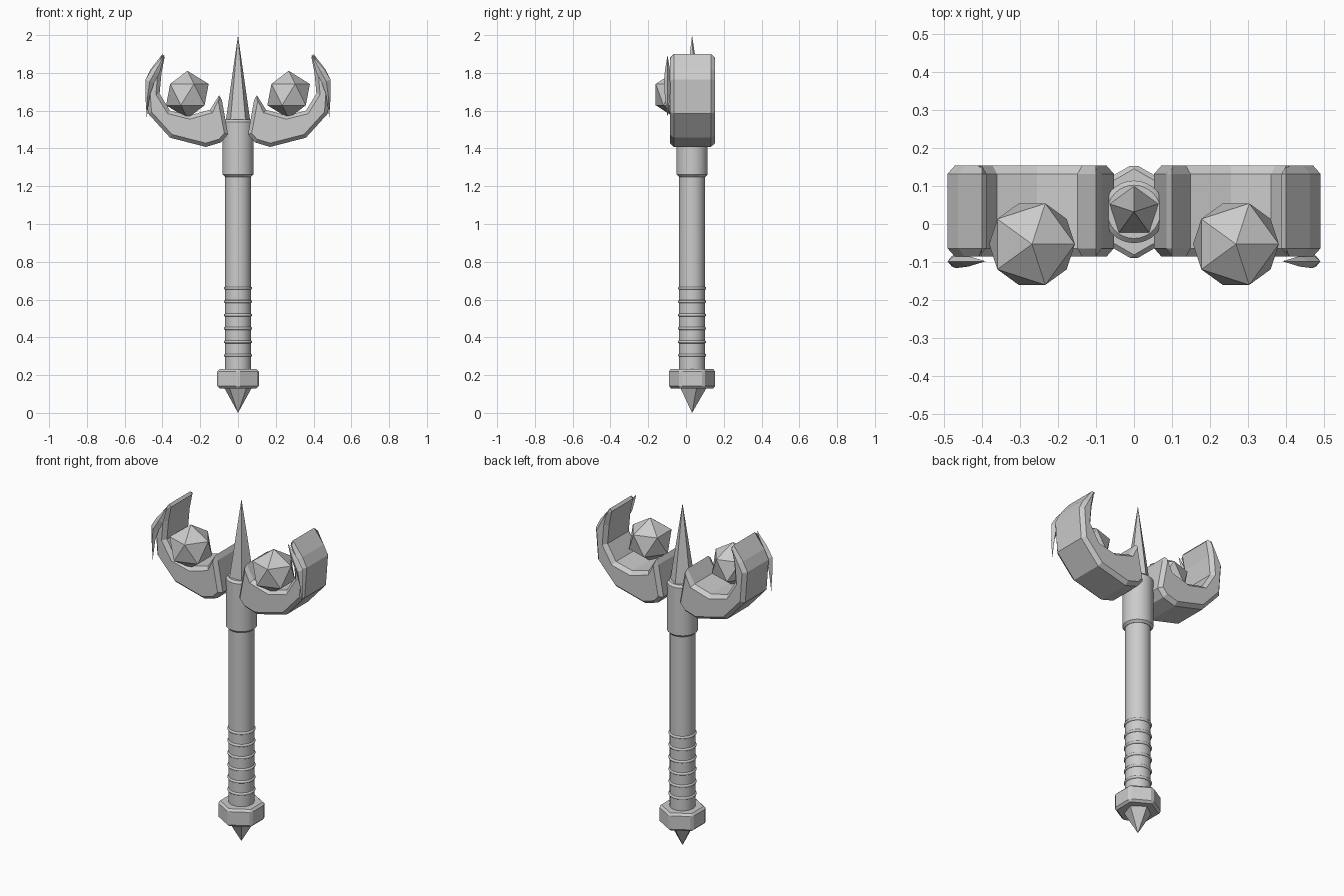
import bpy, bmesh
from math import pi, sin, cos
from mathutils import Vector

if "Cube" in bpy.data.objects:
    bpy.data.objects.remove(bpy.data.objects["Cube"])

CY = 0.032  # depth of the shaft axis


def cone(name, sides, r1, r2, z1, z2, bevel=0.0, turn=0.0, smooth=False):
    bpy.ops.mesh.primitive_cone_add(vertices=sides, radius1=r1, radius2=r2, depth=z2 - z1,
                                    location=(0, CY, (z1 + z2) / 2), rotation=(0, 0, turn))
    ob = bpy.context.object
    ob.name = name
    if bevel:
        m = ob.modifiers.new("Bevel", 'BEVEL')
        m.width, m.segments, m.limit_method = bevel, 1, 'ANGLE'
    if smooth:
        bpy.ops.object.shade_smooth_by_angle(angle=pi / 6)
    return ob


def loft(name, rings):
    """Join equal-length rings of points and cap both ends."""
    bm = bmesh.new()
    vr = [[bm.verts.new(p) for p in r] for r in rings]
    n = len(vr[0])
    for a, b in zip(vr, vr[1:]):
        for i in range(n):
            j = (i + 1) % n
            bm.faces.new((a[i], a[j], b[j], b[i]))
    bm.faces.new(vr[0])
    bm.faces.new(vr[-1])
    bmesh.ops.remove_doubles(bm, verts=bm.verts, dist=1e-5)
    bmesh.ops.recalc_face_normals(bm, faces=bm.faces)
    me = bpy.data.meshes.new(name)
    bm.to_mesh(me)
    bm.free()
    ob = bpy.data.objects.new(name, me)
    bpy.context.collection.objects.link(ob)
    return ob


def inset(pts, d):
    """Move each point of a counter-clockwise outline inwards by d."""
    out = []
    for i, p in enumerate(pts):
        a = (p - pts[i - 1]).normalized()
        b = (pts[(i + 1) % len(pts)] - p).normalized()
        n = Vector((-a.y - b.y, a.x + b.x)).normalized()
        out.append(p + n * d)
    return out


def mirrored(ob):
    m = ob.modifiers.new("Mirror", 'MIRROR')
    m.use_axis[0] = True


# shaft, collar and points
cone("shaft", 32, 0.068, 0.068, 0.2, 1.3, smooth=True)
cone("collar", 32, 0.082, 0.082, 1.25, 1.552, bevel=0.012, smooth=True)
cone("top_spike", 5, 0.075, 0, 1.5, 2.0)
cone("pommel_nut", 6, 0.127, 0.127, 0.13, 0.232, bevel=0.012)
cone("pommel_spike", 5, 0.078, 0, 0, 0.135).scale.z = -1

# grip rings
for i in range(6):
    bpy.ops.mesh.primitive_torus_add(major_segments=32, minor_segments=8, major_radius=0.067,
                                     minor_radius=0.008, location=(0, CY, 0.305 + 0.071 * i))
    bpy.context.object.name = f"grip_ring_{i + 1}"
    bpy.ops.object.shade_smooth_by_angle(angle=pi / 3)

# curved claws, chamfered on front and back
outline = [Vector(p) for p in (
    (0.053, 1.475), (0.09, 1.432), (0.17, 1.408), (0.36, 1.457), (0.476, 1.585),
    (0.49, 1.765), (0.462, 1.82), (0.4, 1.9), (0.388, 1.885), (0.405, 1.80), (0.415, 1.69),
    (0.36, 1.60), (0.255, 1.575), (0.148, 1.605), (0.1, 1.682), (0.085, 1.655))]
small = inset(outline, 0.02)
claw = loft("claws", [[(p.x, y, p.y) for p in pts] for y, pts in (
    (-0.086, small), (-0.064, outline), (0.132, outline), (0.154, small))])
mirrored(claw)

# thin crescent edges in front of the claws: (outer x, z), (inner x, z), half thickness
stations = [((0.483, 1.565), (0.483, 1.565), 0), ((0.49, 1.67), (0.467, 1.68), 0.014),
            ((0.49, 1.765), (0.445, 1.745), 0.018), ((0.457, 1.82), (0.415, 1.80), 0.014),
            ((0.39, 1.895), (0.39, 1.895), 0)]
rings = []
for (ox, oz), (ix, iz), t in stations:
    mx, mz = (ox + ix) / 2, (oz + iz) / 2
    rings.append([(ox, -0.098, oz), (mx, -0.098 - t, mz), (ix, -0.098, iz), (mx, -0.098 + t, mz)])
bm = bmesh.new()
bottom, top = bm.verts.new(rings[0][0]), bm.verts.new(rings[-1][0])
mid = [[bm.verts.new(p) for p in r] for r in rings[1:-1]]
for i in range(4):
    j = (i + 1) % 4
    bm.faces.new((bottom, mid[0][j], mid[0][i]))
    bm.faces.new((top, mid[-1][i], mid[-1][j]))
    for a, b in zip(mid, mid[1:]):
        bm.faces.new((a[i], a[j], b[j], b[i]))
bmesh.ops.recalc_face_normals(bm, faces=bm.faces)
me = bpy.data.meshes.new("claw_edges")
bm.to_mesh(me)
bm.free()
edge = bpy.data.objects.new("claw_edges", me)
bpy.context.collection.objects.link(edge)
mirrored(edge)

# faceted gems held by the claws
for name, x in (("left_gem", -0.268), ("right_gem", 0.268)):
    bpy.ops.mesh.primitive_ico_sphere_add(subdivisions=1, radius=0.126, location=(x, -0.053, 1.685))
    bpy.context.object.name = name
